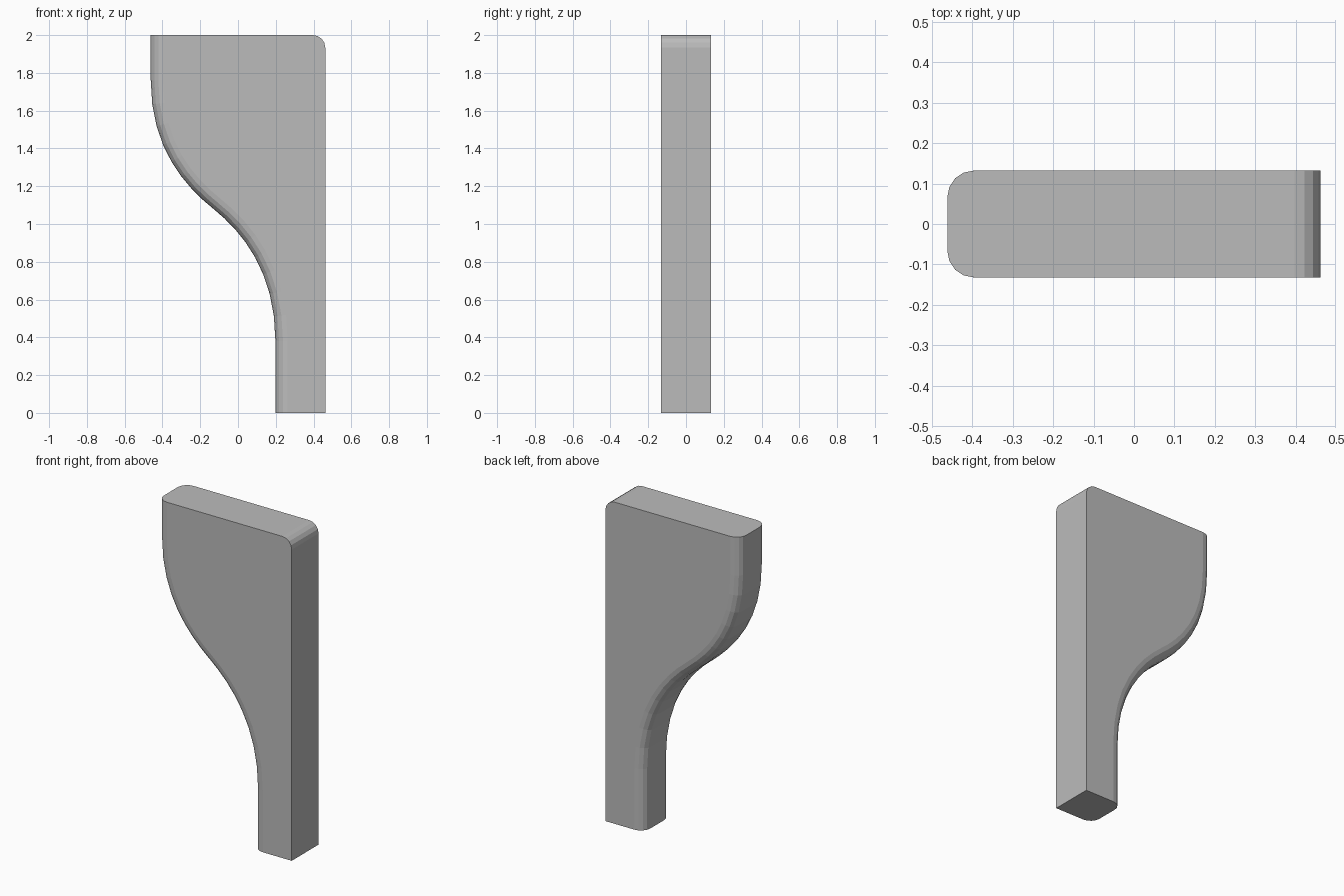
import bpy, bmesh, math
from mathutils import Vector

cube = bpy.data.objects.get("Cube")
if cube:
    bpy.data.objects.remove(cube, do_unlink=True)

HALF_X, HALF_Y, HEIGHT = 0.462, 0.132, 2.0
RADIUS, SEGMENTS, STEPS = 0.065, 4, 8


def bezier(a, b, c, d):
    a, b, c, d = map(Vector, (a, b, c, d))
    ts = [i / STEPS for i in range(STEPS + 1)]
    return [a * (1 - t)**3 + b * 3 * t * (1 - t)**2 + c * 3 * t * t * (1 - t) + d * t**3
            for t in ts]


# S-shaped edge in x and z, from top to bottom
middle = (-0.13, 1.08)
curve = [Vector((-HALF_X, HEIGHT))]
curve += bezier((-HALF_X, 1.76), (-HALF_X, 1.4), (-0.28, 1.2), middle)
curve += bezier(middle, (0.02, 0.96), (0.198, 0.75), (0.198, 0.38))[1:]
curve.append(Vector((0.198, 0)))

# Half-round steps across the thickness: inward offset and y
corner = [(RADIUS * (1 - math.sin(a)), HALF_Y - RADIUS * (1 - math.cos(a)))
          for a in (math.pi / 2 * i / SEGMENTS for i in range(SEGMENTS + 1))]
section = [(d, -y) for d, y in corner] + [(d, y) for d, y in reversed(corner)]

# Rounded upper corner of the straight edge, from bottom to top
straight = [Vector((HALF_X, 0))]
for i in range(SEGMENTS + 1):
    a = math.pi / 2 * i / SEGMENTS
    straight.append(Vector((HALF_X - RADIUS * (1 - math.cos(a)),
                            HEIGHT - RADIUS * (1 - math.sin(a)))))

bm = bmesh.new()

# Rounded S edge
rings = []
for i, p in enumerate(curve):
    if i in (0, len(curve) - 1):
        inward = Vector((1, 0))
    else:
        t = (p - curve[i - 1]).normalized() + (curve[i + 1] - p).normalized()
        inward = Vector((-t.y, t.x)).normalized()
    rings.append([bm.verts.new((p.x + inward.x * d, y, p.y + inward.y * d))
                  for d, y in section])
for upper, lower in zip(rings, rings[1:]):
    for j in range(len(section) - 1):
        bm.faces.new((upper[j], upper[j + 1], lower[j + 1], lower[j]))

# Straight edge and upper corner
front = [bm.verts.new((p.x, -HALF_Y, p.y)) for p in straight]
back = [bm.verts.new((p.x, HALF_Y, p.y)) for p in straight]
for j in range(len(straight) - 1):
    bm.faces.new((front[j], back[j], back[j + 1], front[j + 1]))

# Flat sides, top and bottom
bm.faces.new([r[0] for r in rings] + front)
bm.faces.new([r[-1] for r in rings] + back)
bm.faces.new(rings[0] + [back[-1], front[-1]])
bm.faces.new(rings[-1] + [back[0], front[0]])
bmesh.ops.recalc_face_normals(bm, faces=bm.faces)

mesh = bpy.data.meshes.new("bracket_leg")
bm.to_mesh(mesh)
bm.free()
leg = bpy.data.objects.new("bracket_leg", mesh)
bpy.context.scene.collection.objects.link(leg)

# Plain grey
grey = bpy.data.materials.new("plain_grey")
grey.use_nodes = True
colour = (0.5, 0.5, 0.5, 1)
grey.diffuse_color = colour
grey.node_tree.nodes["Principled BSDF"].inputs["Base Color"].default_value = colour
mesh.materials.append(grey)
